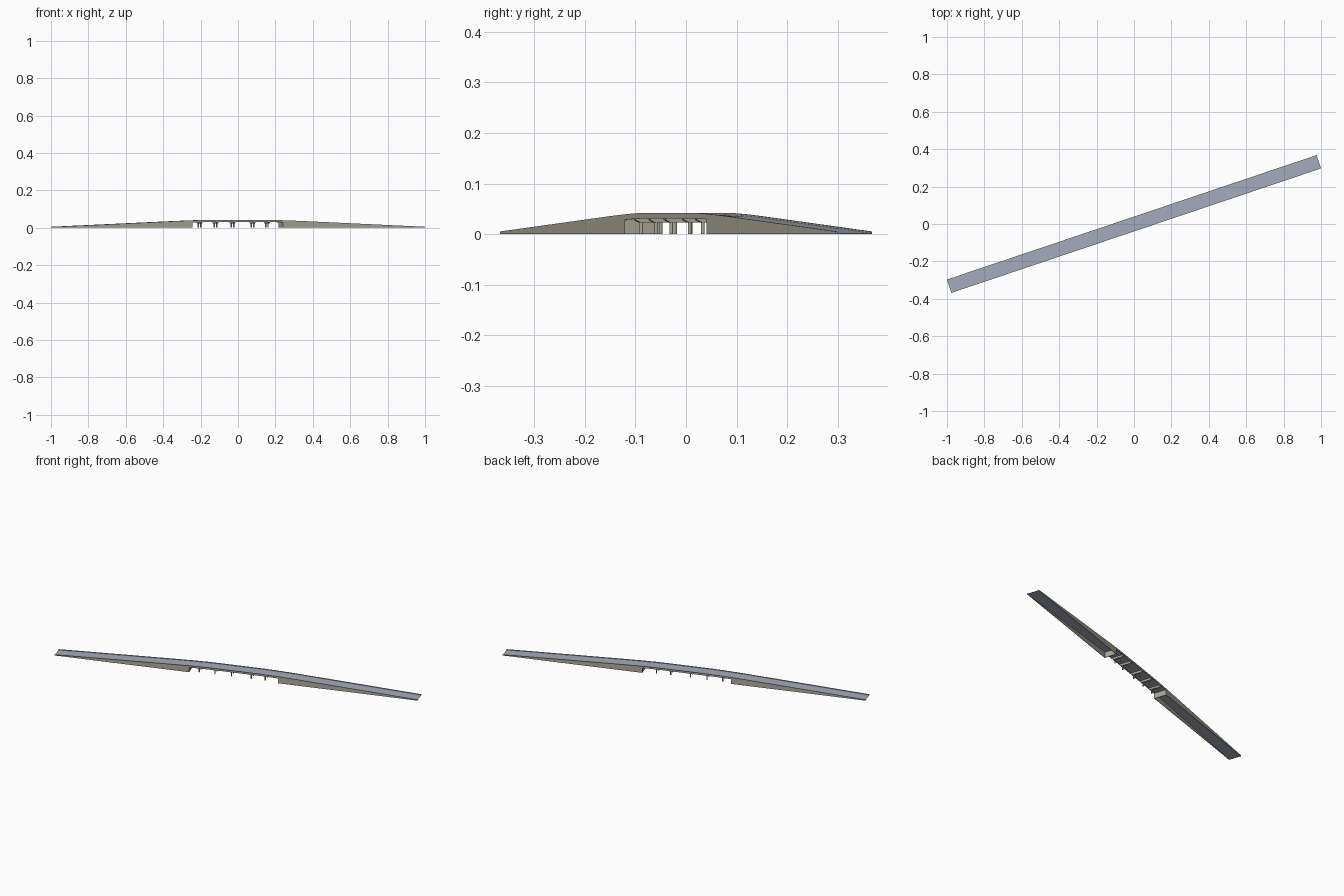
import bpy, bmesh, math
from mathutils import Matrix

if "Cube" in bpy.data.objects:
    bpy.data.objects.remove(bpy.data.objects["Cube"])

ANGLE = math.atan(0.3367)
ROT = Matrix.Rotation(ANGLE, 4, 'Z')
HALF_L, HALF_W, LIP = 1.0425, 0.0375, 0.0028
GAP0, GAP1 = -0.27, 0.24          # open span between the two ramps


def material(name, rgb):
    m = bpy.data.materials.new(name)
    m.diffuse_color = (*rgb, 1)
    m.use_nodes = True
    m.node_tree.nodes["Principled BSDF"].inputs["Base Color"].default_value = m.diffuse_color
    return m


ROAD = material("blue_grey_road", (0.37, 0.41, 0.50))
STONE = material("beige_concrete", (0.42, 0.40, 0.32))

# Half of the parapet-top curve: (distance from middle, height)
CURVE = [(0, .0422), (.13, .0420), (.2, .0412), (.27, .0392), (.35, .0360), (HALF_L, .0052)]


def top(u):
    u = abs(u)
    for (a, za), (b, zb) in zip(CURVE, CURVE[1:]):
        if u <= b + 1e-6:
            return za + (zb - za) * (u - a) / (b - a)
    return CURVE[-1][1]


def stations(u0, u1):
    knots = {s * p[0] for p in CURVE for s in (-1, 1)} | {u0, u1}
    return sorted(k for k in knots if u0 <= k <= u1)


def finish(name, bm, mat):
    bmesh.ops.recalc_face_normals(bm, faces=bm.faces)
    bm.transform(ROT)
    me = bpy.data.meshes.new(name)
    bm.to_mesh(me)
    bm.free()
    me.materials.append(mat)
    ob = bpy.data.objects.new(name, me)
    bpy.context.collection.objects.link(ob)
    return ob


def sweep(name, u0, u1, v0, v1, upper, lower, mat):
    """Box section swept along the bridge between two height curves."""
    bm = bmesh.new()
    rings = []
    for u in stations(u0, u1):
        a, b = upper(u), lower(u)
        rings.append([bm.verts.new(p) for p in
                      ((u, v0, b), (u, v1, b), (u, v1, a), (u, v0, a))])
    for r, s in zip(rings, rings[1:]):
        for i in range(4):
            j = (i + 1) % 4
            bm.faces.new((r[i], r[j], s[j], s[i]))
    bm.faces.new(rings[0])
    bm.faces.new(rings[-1])
    return finish(name, bm, mat)


# Road deck
inner = HALF_W - LIP
sweep("road_deck", -HALF_L, HALF_L, -inner, inner,
      lambda u: top(u) - .0035, lambda u: max(top(u) - .007, .0005), ROAD)

# Side walls of the hollow ramps, and edge beams over the open span
for side, s in (("front", -1), ("back", 1)):
    v0, v1 = sorted((s * inner, s * HALF_W))
    sweep(f"{side}_left_ramp_wall", -HALF_L, GAP0, v0, v1, top, lambda u: 0, STONE)
    sweep(f"{side}_right_ramp_wall", GAP1, HALF_L, v0, v1, top, lambda u: 0, STONE)
    sweep(f"{side}_edge_beam", GAP0, GAP1, v0, v1, top, lambda u: top(u) - .011, STONE)

# Abutment end walls
for name, a, b in (("left_abutment", GAP0 - .004, GAP0), ("right_abutment", GAP1, GAP1 + .004)):
    sweep(name, a, b, -inner, inner, lambda u: top(u) - .006, lambda u: 0, STONE)

# Piers: tapered cap beam on two round columns
for i, u in enumerate((-.217, -.127, -.031, .082, .163), 1):
    zt = top(u) - .0065
    bm = bmesh.new()
    loops = []
    for x in (u - .006, u + .006):
        loops.append([bm.verts.new((x, v, z)) for v, z in
                      ((-.034, zt), (-.034, .028), (-.024, .023),
                       (.024, .023), (.034, .028), (.034, zt))])
    for k in range(6):
        j = (k + 1) % 6
        bm.faces.new((loops[0][k], loops[0][j], loops[1][j], loops[1][k]))
    bm.faces.new(loops[0])
    bm.faces.new(loops[1])
    finish(f"pier_cap_{i}", bm, STONE)
    bm = bmesh.new()
    for v in (-.02, .02):
        bmesh.ops.create_cone(bm, cap_ends=True, segments=12, radius1=.0035, radius2=.0035,
                              depth=.024, matrix=Matrix.Translation((u, v, .012)))
    finish(f"pier_columns_{i}", bm, STONE)
